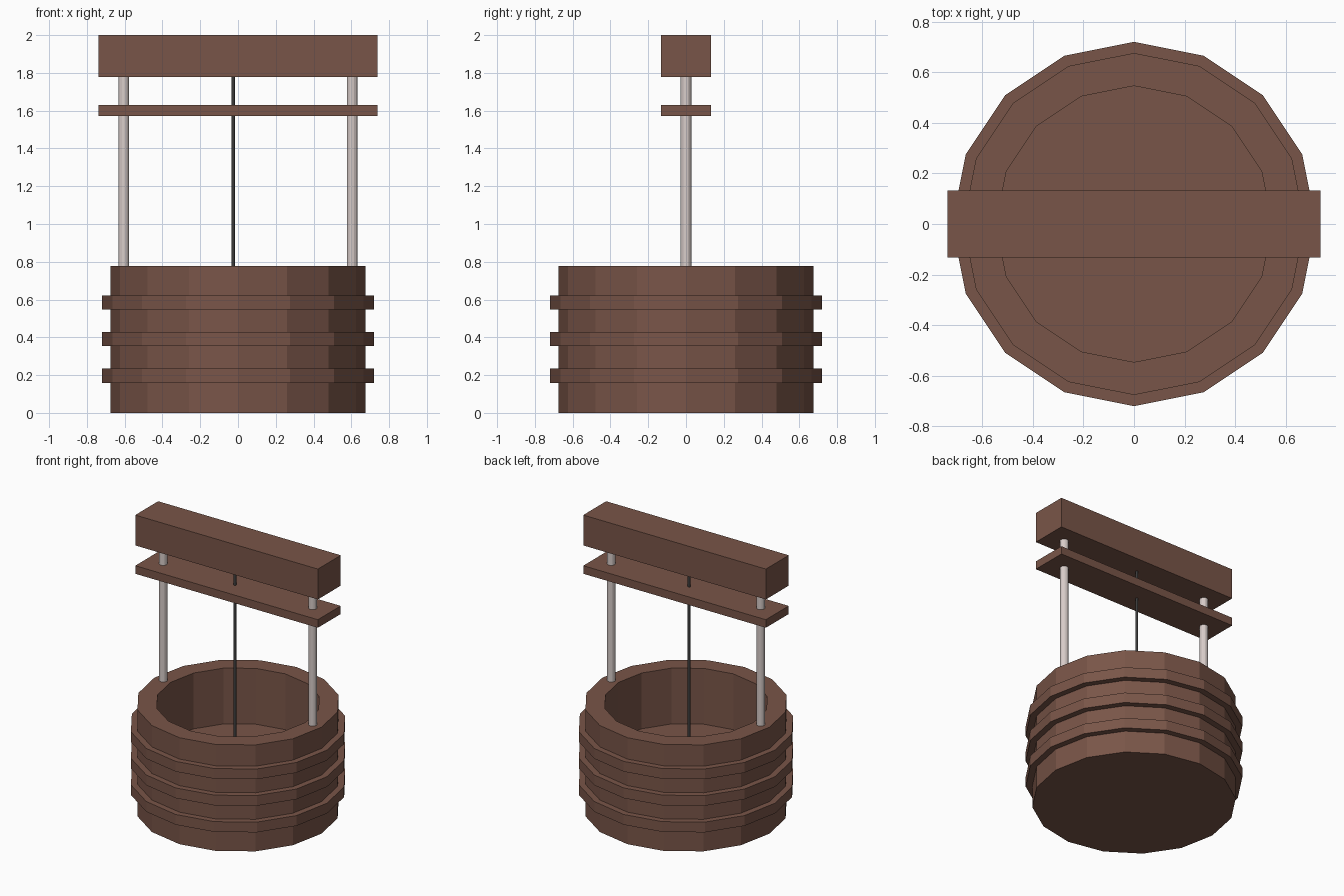
import bpy, bmesh
from math import cos, sin, pi

if "Cube" in bpy.data.objects:
    bpy.data.objects.remove(bpy.data.objects["Cube"])


def material(name, rgb):
    m = bpy.data.materials.new(name)
    m.diffuse_color = (*rgb, 1)
    m.use_nodes = True
    m.node_tree.nodes["Principled BSDF"].inputs["Base Color"].default_value = m.diffuse_color
    return m


BROWN = material("brown_wood", (0.191, 0.091, 0.065))
PALE = material("pale_post", (0.68, 0.60, 0.58))
DARK = material("dark_rope", (0.045, 0.045, 0.045))


def finish(name, bm, mat, location=(0, 0, 0)):
    bmesh.ops.recalc_face_normals(bm, faces=bm.faces)
    me = bpy.data.meshes.new(name)
    bm.to_mesh(me)
    bm.free()
    me.materials.append(mat)
    ob = bpy.data.objects.new(name, me)
    ob.location = location
    bpy.context.collection.objects.link(ob)
    return ob


def lathe(name, profile, mat, sides=16, closed=False, location=(0, 0, 0)):
    """Flat-faced turned part from (radius, z) points; open profiles get end caps."""
    bm = bmesh.new()
    rings = [[bm.verts.new((r * cos(2 * pi * i / sides), r * sin(2 * pi * i / sides), z))
              for i in range(sides)] for r, z in profile]
    pairs = list(zip(rings, rings[1:]))
    if closed:
        pairs.append((rings[-1], rings[0]))
    else:
        bm.faces.new(rings[0])
        bm.faces.new(rings[-1])
    for a, b in pairs:
        for i in range(sides):
            j = (i + 1) % sides
            bm.faces.new((a[i], a[j], b[j], b[i]))
    return finish(name, bm, mat, location)


def box(name, sx, sy, z0, z1, mat):
    bm = bmesh.new()
    bmesh.ops.create_cube(bm, size=1)
    bmesh.ops.scale(bm, vec=(sx, sy, z1 - z0), verts=bm.verts)
    return finish(name, bm, mat, (0, 0, (z0 + z1) / 2))


# Well wall with closed base and raised inner floor
lathe("well_wall", [(0.676, 0), (0.676, 0.778), (0.546, 0.778), (0.546, 0.37)], BROWN)

# Three raised bands around the wall
for i in range(3):
    z = 0.159 + i * 0.194
    lathe(f"band_{i + 1}", [(0.66, z), (0.72, z), (0.72, z + 0.075), (0.66, z + 0.075)],
          BROWN, closed=True)

# Posts standing in the wall
for side, x in (("left", -0.604), ("right", 0.604)):
    lathe(f"{side}_post", [(0.028, 0.70), (0.028, 1.80)], PALE, location=(x, 0, 0))

# Rope hanging from the top beam
lathe("rope", [(0.009, 0.36), (0.009, 1.80)], DARK, sides=12, location=(-0.025, 0, 0))

# Cross plank and heavy top beam
box("cross_plank", 1.476, 0.264, 1.571, 1.63, BROWN)
box("top_beam", 1.476, 0.264, 1.778, 2.0, BROWN)
